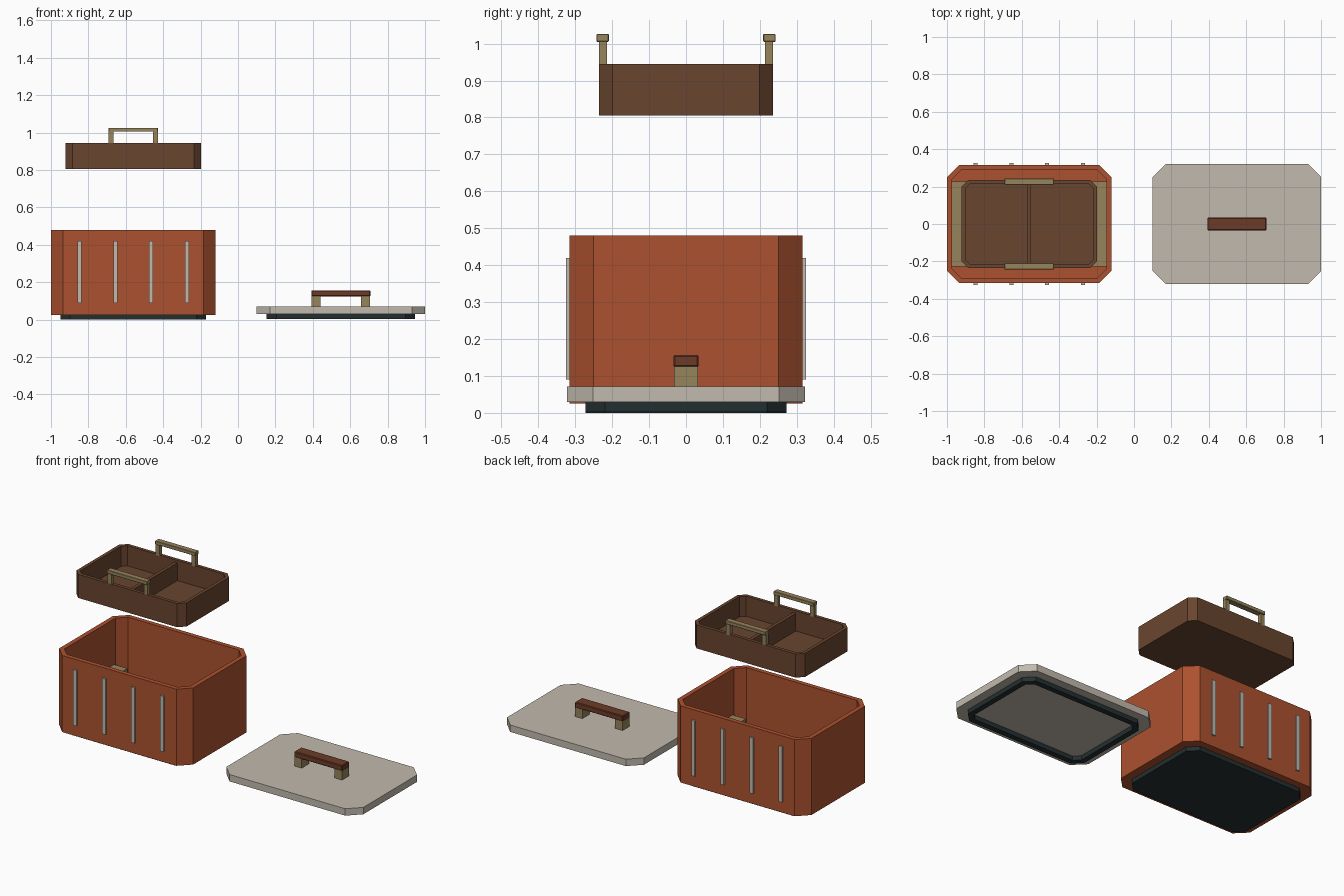
import bpy, bmesh

if "Cube" in bpy.data.objects:
    bpy.data.objects.remove(bpy.data.objects["Cube"])


def mat(name, r, g, b):
    lin = [((c / 255 + 0.055) / 1.055) ** 2.4 for c in (r, g, b)]
    m = bpy.data.materials.new(name)
    m.diffuse_color = (*lin, 1)
    m.use_nodes = True
    m.node_tree.nodes["Principled BSDF"].inputs["Base Color"].default_value = m.diffuse_color
    return m


TERRACOTTA = mat("terracotta", 172, 81, 47)
STONE = mat("stone_grey", 194, 186, 174)
BROWN = mat("tray_brown", 105, 69, 47)
OCHRE = mat("ochre", 150, 131, 92)
WOOD = mat("handle_wood", 108, 59, 39)
RUBBER = mat("dark_rubber", 36, 47, 48)


def finish(name, bm, material):
    bmesh.ops.recalc_face_normals(bm, faces=bm.faces)
    me = bpy.data.meshes.new(name)
    bm.to_mesh(me)
    bm.free()
    me.materials.append(material)
    ob = bpy.data.objects.new(name, me)
    bpy.context.collection.objects.link(ob)
    return ob


def block(name, x0, x1, y0, y1, z0, z1, material, bevel=0):
    bm = bmesh.new()
    bmesh.ops.create_cube(bm, size=1)
    for v in bm.verts:
        v.co = ((x0 + x1) / 2 + v.co.x * (x1 - x0),
                (y0 + y1) / 2 + v.co.y * (y1 - y0),
                (z0 + z1) / 2 + v.co.z * (z1 - z0))
    if bevel:
        bmesh.ops.bevel(bm, geom=bm.edges[:], offset=bevel, segments=1, affect='EDGES')
    return finish(name, bm, material)


def octagon(cx, hx, hy, c):
    """Rectangle outline with cut corners."""
    return [(cx + hx, hy - c), (cx + hx - c, hy), (cx - hx + c, hy), (cx - hx, hy - c),
            (cx - hx, c - hy), (cx - hx + c, -hy), (cx + hx - c, -hy), (cx + hx, c - hy)]


def shell(name, cx, hx, hy, c, z0, z1, material, wall=0, floor=None):
    """Cut-corner slab; with a wall it is an open ring, with a floor height a tub."""
    bm = bmesh.new()

    def ring(inset, z):
        return [bm.verts.new((x, y, z))
                for x, y in octagon(cx, hx - inset, hy - inset, c - inset * 0.586)]

    if not wall:
        loops = [ring(0, z0), ring(0, z1)]
    elif floor is None:
        loops = [ring(0, z0), ring(0, z1), ring(wall, z1), ring(wall, z0)]
        loops.append(loops[0])
    else:
        loops = [ring(0, z0), ring(0, z1), ring(wall, z1), ring(wall, floor)]
    for a, b in zip(loops, loops[1:]):
        for i in range(8):
            j = (i + 1) % 8
            bm.faces.new((a[i], a[j], b[j], b[i]))
    if not wall or floor is not None:
        bm.faces.new(loops[0])
        bm.faces.new(loops[-1])
    return finish(name, bm, material)


BX, LX = -0.56, 0.55

# Box body with its foot
shell("box_body", BX, 0.44, 0.315, 0.065, 0.025, 0.48, TERRACOTTA, 0.027, 0.055)
shell("box_foot", BX, 0.39, 0.272, 0.052, 0, 0.025, RUBBER)

# Ribs on the front and back, ledges inside the ends
for side, label in ((-1, "front"), (1, "back")):
    for i in range(4):
        x = BX - 0.2865 + i * 0.191
        ys = sorted((side * 0.31, side * 0.325))
        block(f"{label}_rib_{i + 1}", x - 0.011, x + 0.011, *ys, 0.09, 0.42, STONE)
for side, label in ((-1, "left"), (1, "right")):
    xs = sorted((BX + side * 0.415, BX + side * 0.325))
    block(f"{label}_tray_ledge", *xs, -0.226, 0.226, 0.175, 0.21, OCHRE)

# Lifted tray with divider and two handles
shell("tray", BX, 0.362, 0.236, 0.037, 0.805, 0.945, BROWN, 0.02, 0.825)
block("tray_divider", BX - 0.01, BX + 0.01, -0.217, 0.217, 0.82, 0.93, BROWN)
for side, label in ((-1, "front"), (1, "back")):
    py = sorted((side * 0.214, side * 0.236))
    by = sorted((side * 0.209, side * 0.243))
    for s, end in ((-1, "left"), (1, "right")):
        xs = sorted((BX + s * 0.106, BX + s * 0.132))
        block(f"{label}_tray_handle_{end}_post", *xs, *py, 0.94, 1.006, OCHRE)
    block(f"{label}_tray_handle_bar", BX - 0.132, BX + 0.132, *by, 1.005, 1.026, OCHRE, 0.002)

# Lid with seal and handle
shell("lid", LX, 0.45, 0.322, 0.07, 0.03, 0.071, STONE)
shell("lid_seal", LX, 0.397, 0.272, 0.052, 0.004, 0.03, RUBBER, 0.032)
for s, end in ((-1, "left"), (1, "right")):
    xs = sorted((LX + s * 0.108, LX + s * 0.157))
    block(f"lid_handle_{end}_post", *xs, -0.033, 0.033, 0.07, 0.126, OCHRE)
block("lid_handle_bar", LX - 0.158, LX + 0.158, -0.034, 0.034, 0.124, 0.157, WOOD, 0.004)
